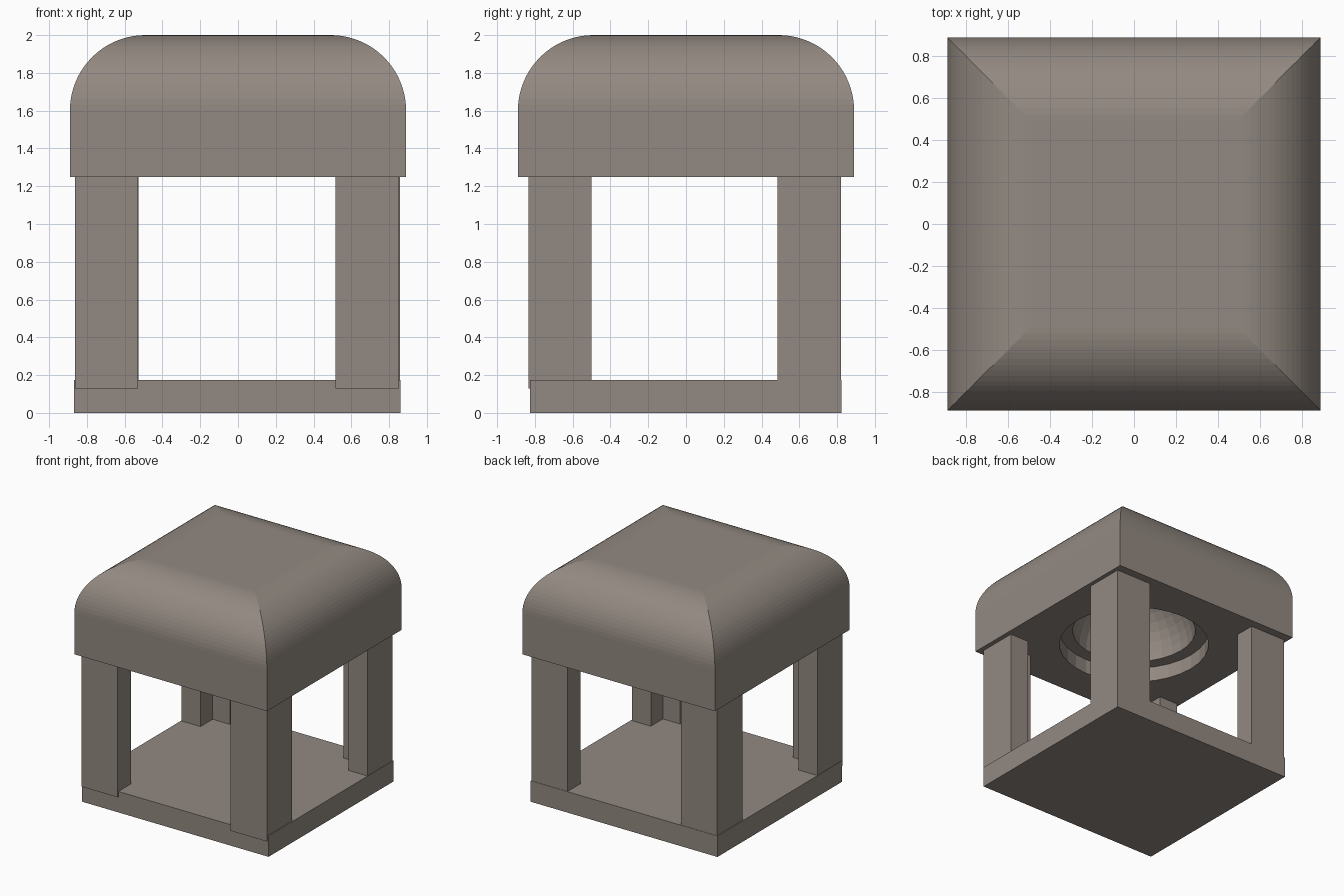
import bpy, bmesh
from math import sin, cos, pi

cube = bpy.data.objects.get("Cube")
if cube:
    bpy.data.objects.remove(cube, do_unlink=True)

# Single stone colour
stone = bpy.data.materials.new("warm grey stone")
stone.use_nodes = True
colour = (0.29, 0.25, 0.22, 1)
stone.diffuse_color = colour
stone.node_tree.nodes["Principled BSDF"].inputs["Base Color"].default_value = colour


def finish(name, bm):
    bmesh.ops.recalc_face_normals(bm, faces=bm.faces)
    mesh = bpy.data.meshes.new(name)
    bm.to_mesh(mesh)
    bm.free()
    mesh.materials.append(stone)
    obj = bpy.data.objects.new(name, mesh)
    bpy.context.collection.objects.link(obj)
    return obj


def prism(name, outline, bottom, top):
    """Extrude a plan outline from bottom to top."""
    bm = bmesh.new()
    face = bm.faces.new([bm.verts.new((x, y, bottom)) for x, y in outline])
    up = bmesh.ops.extrude_face_region(bm, geom=[face])["geom"]
    moved = [v for v in up if isinstance(v, bmesh.types.BMVert)]
    bmesh.ops.translate(bm, verts=moved, vec=(0, 0, top - bottom))
    return finish(name, bm)


# Base slab
x0, x1, y0, y1 = -0.867, 0.86, -0.825, 0.823
prism("base_slab", [(x0, y0), (x1, y0), (x1, y1), (x0, y1)], 0, 0.175)


# Corner posts, L-shaped in plan with the notch facing the centre
def post(name, x, y, size=0.335, arm=0.175):
    sx, sy = (1 if x < 0 else -1), (1 if y < 0 else -1)
    plan = [(0, 0), (size, 0), (size, arm), (arm, arm), (arm, size), (0, size)]
    prism(name, [(x + sx * u, y + sy * v) for u, v in plan], 0.13, 1.27)


post("front_right_post", -0.864, -0.835)
post("front_left_post", 0.851, -0.835)
post("back_right_post", -0.861, 0.82)
post("back_left_post", 0.857, 0.82)

# Roof: stacked square rings following a quarter-round profile
half, radius, steps = 0.89, 0.4, 20
profile = [(half, 1.25)]
for i in range(steps + 1):
    a = i / steps * pi / 2
    profile.append((half - radius + radius * cos(a), 2 - radius + radius * sin(a)))
bm = bmesh.new()
rings = [[bm.verts.new((sx * h, sy * h, z))
          for sx, sy in ((-1, -1), (1, -1), (1, 1), (-1, 1))] for h, z in profile]
for low, high in zip(rings, rings[1:]):
    for k in range(4):
        n = (k + 1) % 4
        bm.faces.new((low[k], low[n], high[n], high[k]))
bm.faces.new(rings[0])
bm.faces.new(rings[-1])
roof = finish("roof", bm)

# Stepped round recess and dome, cut into the underside of the roof
dome, ledge = 0.485, 1.375
section = [(0, 1.1), (0.59, 1.1), (0.59, ledge)]
for i in range(11):
    a = i / 10 * pi / 2
    section.append((dome * cos(a) if i < 10 else 0, ledge + dome * sin(a)))
bm = bmesh.new()
points = [bm.verts.new((r, 0, z)) for r, z in section]
edges = [bm.edges.new(pair) for pair in zip(points, points[1:])]
bmesh.ops.spin(bm, geom=points + edges, cent=(0, 0, 0), axis=(0, 0, 1),
               angle=2 * pi, steps=32)
bmesh.ops.remove_doubles(bm, verts=bm.verts, dist=0.0005)
cutter = finish("dome_cutter", bm)
cutter.hide_render = True

cut = roof.modifiers.new("dome recess", "BOOLEAN")
cut.operation = "DIFFERENCE"
cut.solver = "EXACT"
cut.object = cutter
bpy.context.view_layer.objects.active = roof
bpy.ops.object.modifier_apply(modifier=cut.name)
bpy.data.objects.remove(cutter, do_unlink=True)
